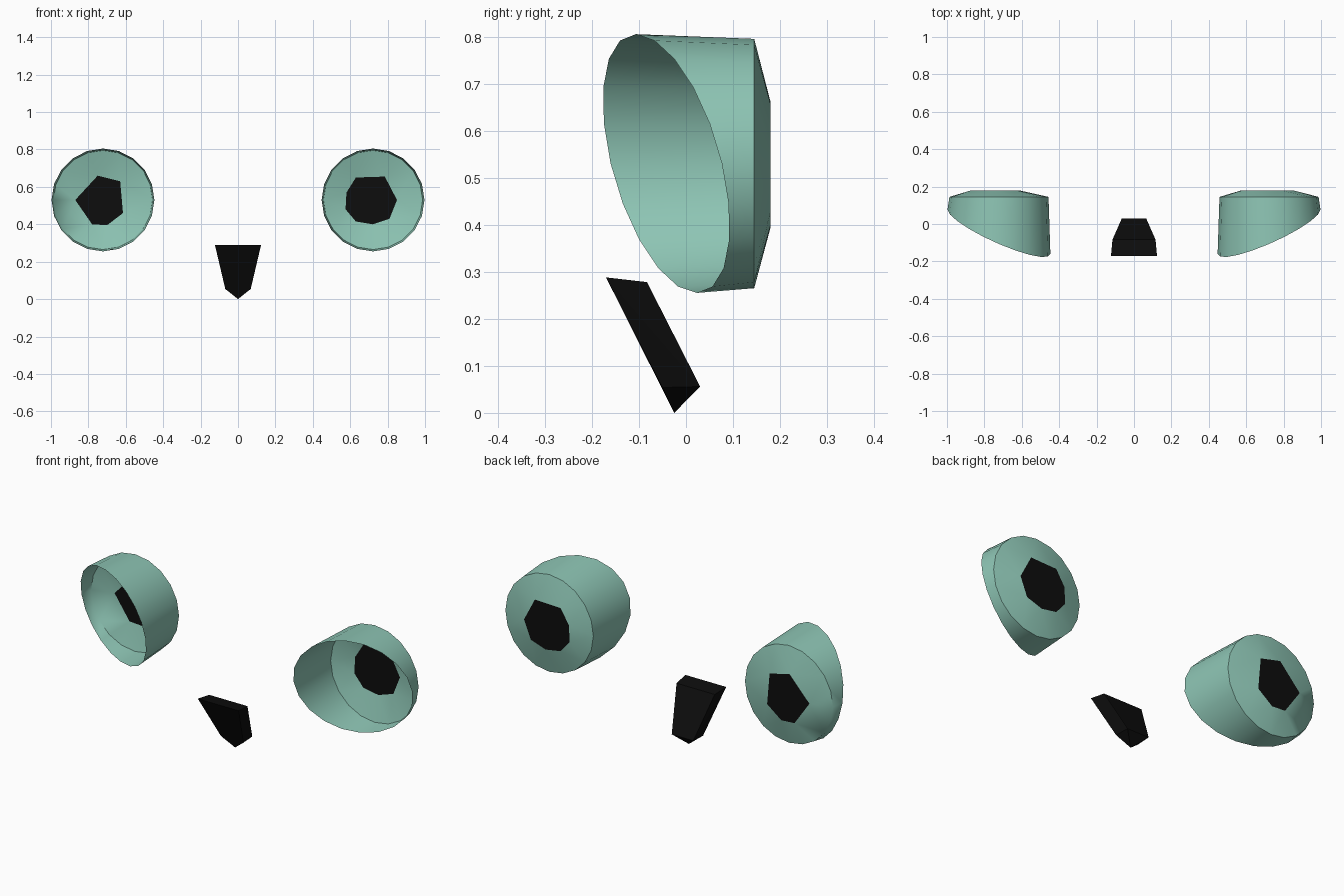
import bpy, bmesh, math
from mathutils import Vector

if "Cube" in bpy.data.objects:
    bpy.data.objects.remove(bpy.data.objects["Cube"])


def material(name, color):
    m = bpy.data.materials.new(name)
    m.diffuse_color = (*color, 1)
    m.use_nodes = True
    m.node_tree.nodes["Principled BSDF"].inputs["Base Color"].default_value = m.diffuse_color
    return m


TEAL = material("teal", (0.27, 0.56, 0.46))
BLACK = material("black", (0.004, 0.004, 0.004))
CX, CZ, R = 0.722, 0.53, 0.275
SIDES = 20


def finish(bm, name, mat, smooth_angle=None):
    mesh = bpy.data.meshes.new(name)
    bm.to_mesh(mesh)
    bm.free()
    mesh.materials.append(mat)
    ob = bpy.data.objects.new(name, mesh)
    bpy.context.collection.objects.link(ob)
    if smooth_angle:
        bpy.ops.object.select_all(action='DESELECT')
        ob.select_set(True)
        bpy.context.view_layer.objects.active = ob
        bpy.ops.object.shade_smooth_by_angle(angle=math.radians(smooth_angle))
    return ob


def loop(bm, points):
    vs = [bm.verts.new(p) for p in points]
    return [bm.edges.new((vs[i], vs[(i + 1) % len(vs)])) for i in range(len(vs))]


def circle(radius):
    return [(radius * math.cos(2 * math.pi * i / SIDES),
             radius * math.sin(2 * math.pi * i / SIDES)) for i in range(SIDES)]


# Pupil outlines (x, z), counter-clockwise
pupils = {
    "right": (1, [(.85, .53), (.785, .655), (.63, .65), (.58, .57),
                  (.575, .48), (.63, .415), (.72, .40), (.81, .43)]),
    "left": (-1, [(-.615, .46), (-.63, .63), (-.75, .66), (-.87, .53),
                  (-.78, .40), (-.70, .395)]),
}

for side, (s, outline) in pupils.items():
    # Eye cup: obliquely cut rim, straight wall, shallow cone to the pupil
    bm = bmesh.new()
    rim = loop(bm, [(s * (CX + x), -0.042 + 0.43 * x - 0.236 * z, CZ + z)
                    for x, z in circle(R)])
    back = loop(bm, [(s * (CX + x), 0.145, CZ + z) for x, z in circle(0.265)])
    inner = loop(bm, [(x, 0.18, z) for x, z in outline])
    bmesh.ops.bridge_loops(bm, edges=rim + back)
    bmesh.ops.bridge_loops(bm, edges=back + inner)
    bmesh.ops.recalc_face_normals(bm, faces=bm.faces)
    finish(bm, side + "_eye_cup", TEAL, 65)

    # Pupil: flat black polygon closing the cup
    bm = bmesh.new()
    bm.faces.new([bm.verts.new((x, 0.18, z)) for x, z in outline])
    bmesh.ops.recalc_face_normals(bm, faces=bm.faces)
    finish(bm, side + "_pupil", BLACK)

# Beak: slanted wedge narrowing down to a point
bm = bmesh.new()
for x, y, z in [(.123, -.17, .288), (.115, -.083, .278),
                (.068, -.05, .054), (.065, .03, .056)]:
    for s in (1, -1):
        bm.verts.new((s * x, y, z))
bm.verts.new((0, -.025, 0))
bmesh.ops.convex_hull(bm, input=bm.verts)
bmesh.ops.recalc_face_normals(bm, faces=bm.faces)
finish(bm, "beak", BLACK)
